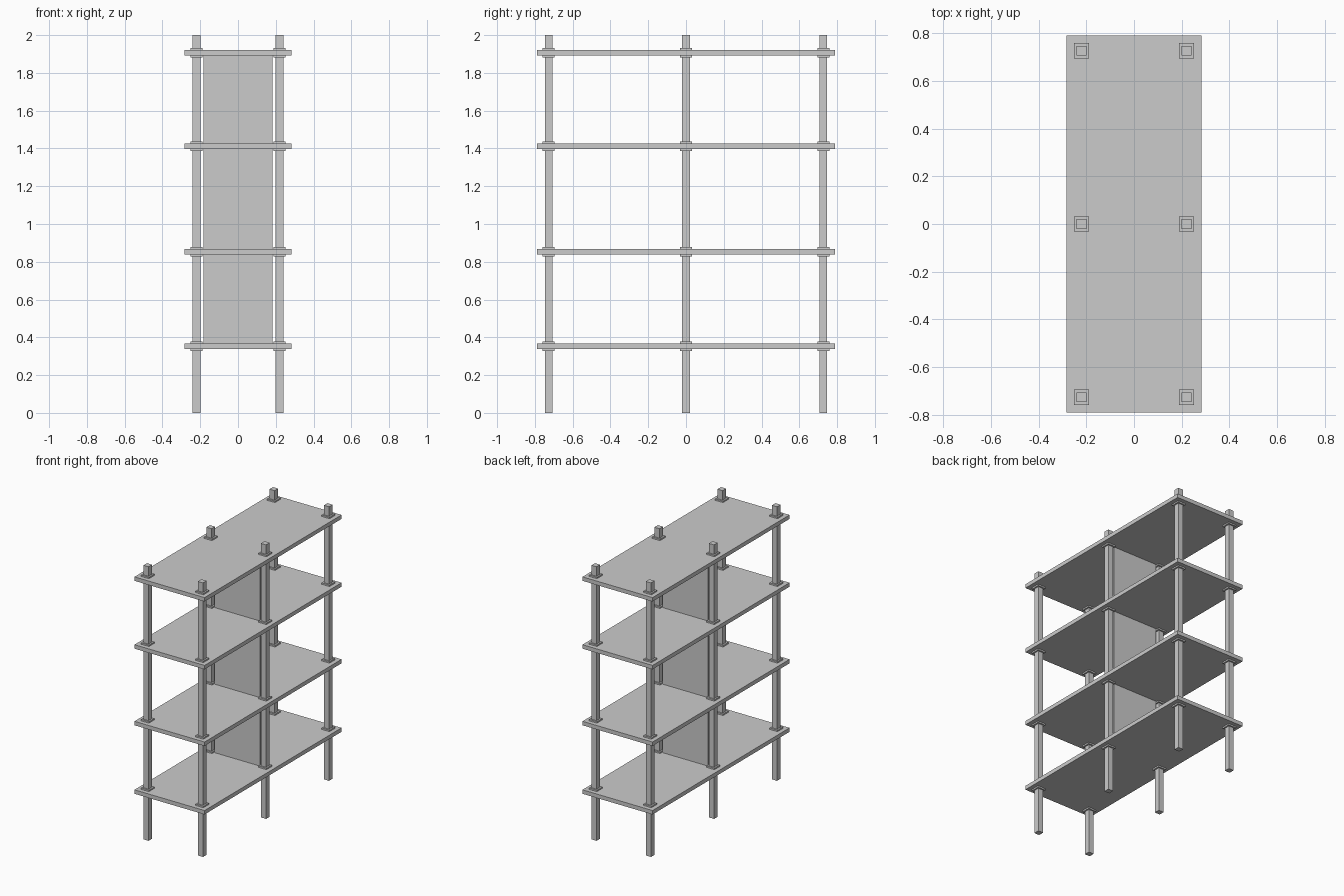
import bpy

if "Cube" in bpy.data.objects:
    bpy.data.objects.remove(bpy.data.objects["Cube"])

SHELF_Z = [0.352, 0.852, 1.411, 1.906]   # shelf centre heights
SHELF_T = 0.029
POST_X, POST_Y = 0.22, 0.727


def box(name, center, size):
    bpy.ops.mesh.primitive_cube_add(size=1, location=center)
    ob = bpy.context.object
    ob.name = name
    ob.scale = size
    bpy.ops.object.transform_apply(location=False, rotation=False, scale=True)
    return ob


# Shelves
for z in SHELF_Z:
    box("shelf", (0, 0, z), (0.566, 1.58, SHELF_T))

# Posts with a square collar around each shelf joint
for x in (-POST_X, POST_X):
    for y in (-POST_Y, 0, POST_Y):
        box("post", (x, y, 1.0), (0.041, 0.041, 2.0))
        for z in SHELF_Z:
            box("collar", (x, y, z), (0.064, 0.064, 0.05))

# Central divider panels between neighbouring shelves
for low, high in zip(SHELF_Z, SHELF_Z[1:]):
    box("divider_panel", (0, 0, (low + high) / 2),
        (0.366, 0.02, high - low - SHELF_T))
